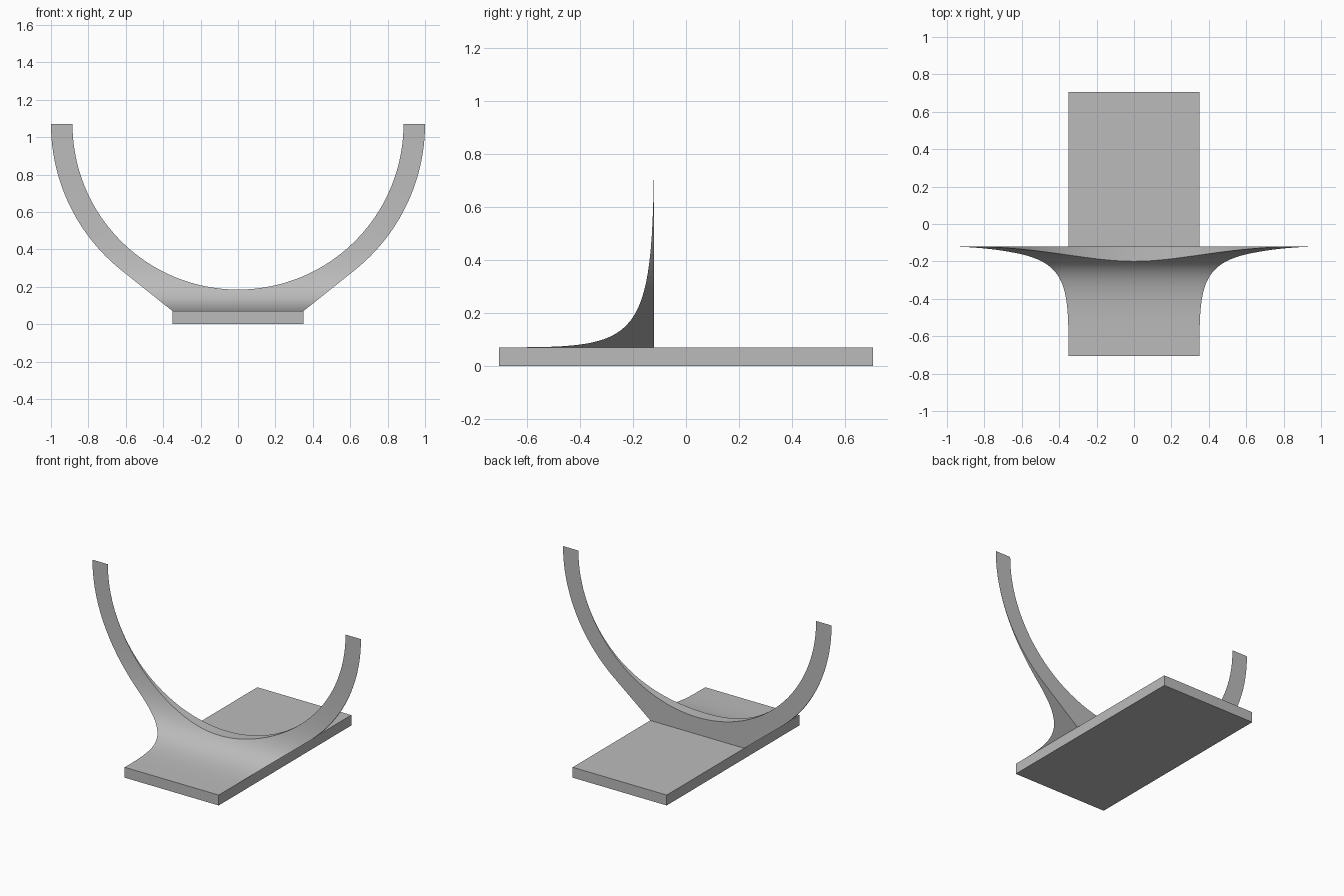
import bpy
import bmesh
from math import sin, cos, atan, radians, pi

cube = bpy.data.objects.get("Cube")
if cube:
    bpy.data.objects.remove(cube, do_unlink=True)

# Main dimensions
HALF_W, HALF_L, BASE_H = 0.35, 0.705, 0.07
CENTRE_Z, INNER_R, OUTER_R = 1.07, 0.885, 1.0
BACK_Y, SWEEP = -0.12, 0.585
CORNER = atan(HALF_W / OUTER_R)   # angle of the base corner seen from the ring centre

grey = bpy.data.materials.new("plain grey")
grey.use_nodes = True
colour = (0.5, 0.5, 0.5, 1)
grey.diffuse_color = colour
grey.node_tree.nodes["Principled BSDF"].inputs["Base Color"].default_value = colour


def add_object(name, bm):
    bmesh.ops.recalc_face_normals(bm, faces=bm.faces[:])
    mesh = bpy.data.meshes.new(name)
    bm.to_mesh(mesh)
    bm.free()
    mesh.materials.append(grey)
    obj = bpy.data.objects.new(name, mesh)
    bpy.context.collection.objects.link(obj)
    return obj


# Flat base plate
bm = bmesh.new()
bmesh.ops.create_cube(bm, size=1)
for v in bm.verts:
    v.co = (v.co.x * 2 * HALF_W, v.co.y * 2 * HALF_L, (v.co.z + 0.5) * BASE_H)
add_object("base_plate", bm)


# Cradle outline: flat foot, straight tangent flank, then round arm
def outer_radius(angle):
    a = abs(angle)
    if a <= CORNER:
        return OUTER_R / cos(a)
    if a <= 2 * CORNER:
        return OUTER_R / cos(2 * CORNER - a)
    return OUTER_R


# Front surface: sweeps from the front edge of the plate up into the thin arms
def front_y(z):
    t = min(1, max(0, (z - BASE_H) / OUTER_R)) ** (1 / 3)
    return BACK_Y - SWEEP * (1 - t) ** 3


half = [CORNER * i / 10 for i in range(21)]
arm = 24
half += [2 * CORNER + (pi / 2 - 2 * CORNER) * i / arm for i in range(1, arm + 1)]
angles = [-a for a in reversed(half[1:])] + half

bm = bmesh.new()
rows = []
for a in angles:
    rows.append([bm.verts.new((r * sin(a), BACK_Y, CENTRE_Z - r * cos(a)))
                 for r in (INNER_R, outer_radius(a))])
for (i0, o0), (i1, o1) in zip(rows, rows[1:]):
    bm.faces.new((i0, o0, o1, i1))

# Level cuts let the front surface follow its curve
STEPS = 32
for i in range(2, STEPS):
    level = BASE_H + (i / STEPS) ** 3
    bmesh.ops.bisect_plane(bm, geom=bm.verts[:] + bm.edges[:] + bm.faces[:],
                           dist=1e-5, plane_co=(0, 0, level), plane_no=(0, 0, 1))

# Thicken forward from the flat back, keeping the back face
back = bm.faces[:]
made = bmesh.ops.extrude_face_region(bm, geom=back, use_keep_orig=True)
for v in made["geom"]:
    if isinstance(v, bmesh.types.BMVert):
        v.co.y = front_y(v.co.z)
bmesh.ops.remove_doubles(bm, verts=bm.verts[:], dist=1e-6)
cradle = add_object("curved_cradle", bm)

bpy.ops.object.select_all(action="DESELECT")
cradle.select_set(True)
bpy.context.view_layer.objects.active = cradle
bpy.ops.object.shade_smooth_by_angle(angle=radians(30))
